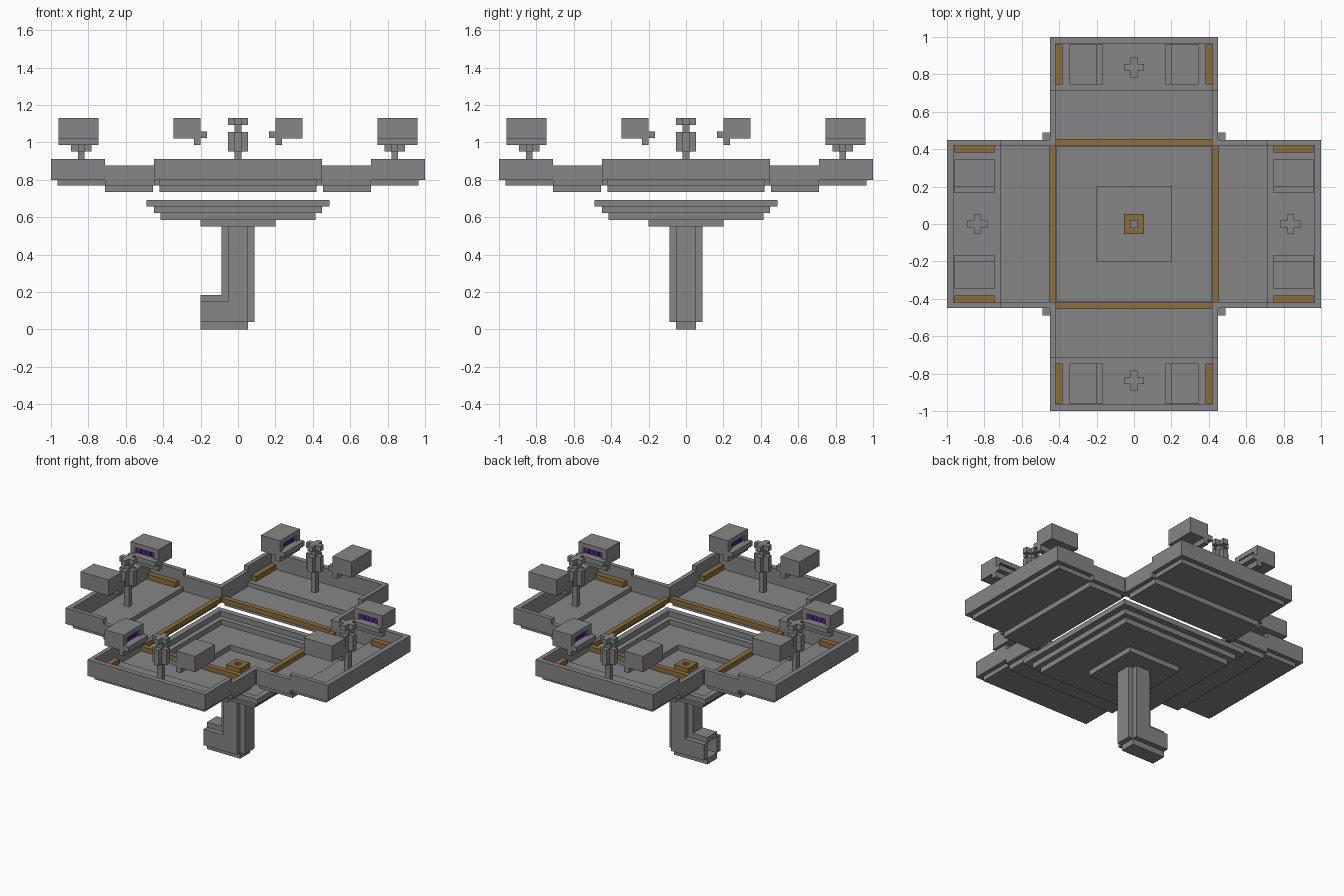
import bpy, bmesh
from math import pi
from mathutils import Matrix, Vector

cube = bpy.data.objects.get("Cube")
if cube:
    bpy.data.objects.remove(cube)


def material(name, rgb):
    m = bpy.data.materials.new(name)
    m.use_nodes = True
    m.diffuse_color = (*rgb, 1)
    m.node_tree.nodes["Principled BSDF"].inputs["Base Color"].default_value = (*rgb, 1)
    return m


STONE = material("grey stone", (0.24, 0.24, 0.24))
BRASS = material("brass", (0.26, 0.155, 0.045))
GLOW = material("purple display", (0.12, 0.015, 0.30))
V = 0.0357  # basic block size


def build(name, boxes, mat, turn=0):
    """One object from boxes (x0, x1, y0, y1, z0, z1), turned about z by quarter turns."""
    bm = bmesh.new()
    rot = Matrix.Rotation(turn * pi / 2, 4, 'Z')
    for x0, x1, y0, y1, z0, z1 in boxes:
        mid = Vector((x0 + x1, y0 + y1, z0 + z1)) / 2
        size = Matrix.Diagonal((abs(x1 - x0), abs(y1 - y0), z1 - z0, 1))
        bmesh.ops.create_cube(bm, size=1, matrix=rot @ Matrix.Translation(mid) @ size)
    mesh = bpy.data.meshes.new(name)
    bm.to_mesh(mesh)
    bm.free()
    mesh.materials.append(mat)
    obj = bpy.data.objects.new(name, mesh)
    bpy.context.scene.collection.objects.link(obj)
    return obj


def ring(outer, inner, z0, z1):
    """Four boxes around a square opening."""
    return [(-outer, outer, inner, outer, z0, z1), (-outer, outer, -outer, -inner, z0, z1),
            (inner, outer, -inner, inner, z0, z1), (-outer, -inner, -inner, inner, z0, z1)]


def plus(cx, z0, z1):
    """Upright plus-shaped block."""
    a, b = V / 2, V * 1.5
    return [(cx - a, cx + a, -b, b, z0, z1), (cx + a, cx + b, -a, a, z0, z1),
            (cx - b, cx - a, -a, a, z0, z1)]


# Central stepped basin with drain
build("basin_rim", ring(0.49, 0.45, 0.657, 0.693), STONE)
build("basin_step", ring(0.45, 0.415, 0.621, 0.657), STONE)
build("basin_floor", ring(0.415, 0.20, 0.585, 0.621), STONE)
build("basin_sump", [(-0.20, 0.20, -0.20, 0.20, 0.55, 0.585)], STONE)
build("drain", ring(0.053, 0.018, 0.585, 0.621), BRASS)

# Hollow waste pipe with an elbow toward -x
P, Q = 0.053, 0.089
build("waste_pipe", [(P, Q, -P, P, 0.04, 0.55), (-Q, -P, -P, P, 0.15, 0.55),
                     (-P, P, P, Q, 0.04, 0.55), (-P, P, -Q, -P, 0.04, 0.55)], STONE)
build("pipe_elbow", [(-0.20, P, -P, P, 0, 0.04), (-0.20, -Q, -P, P, 0.15, 0.185),
                     (-0.20, -P, P, Q, 0.04, 0.15), (-0.20, -P, -Q, -P, 0.04, 0.15)], STONE)

# Four identical trays around the basin
for t, side in enumerate(("left", "back", "right", "front")):
    build(side + "_tray_floor", [(0.71, 0.965, -0.42, 0.42, 0.77, 0.80),
                                 (0.455, 0.71, -0.42, 0.42, 0.735, 0.77)], STONE, t)
    walls = [(0.965, 1.0, -0.45, 0.45, 0.80, 0.91)]
    for s in (-1, 1):
        walls += [(0.71, 0.965, s * 0.42, s * 0.45, 0.80, 0.91),
                  (0.455, 0.71, s * 0.42, s * 0.45, 0.77, 0.875)]
    build(side + "_tray_walls", walls, STONE, t)
    build(side + "_corner_post", [(0.417, 0.455, 0.417, 0.455, 0.77, 0.875)], STONE, t)
    build(side + "_brass_lip", [(0.42, 0.455, -0.417, 0.417, 0.77, 0.802)], BRASS, t)
    build(side + "_brass_bars", [(0.745, 0.96, s * 0.383, s * 0.42, 0.80, 0.835)
                                 for s in (-1, 1)], BRASS, t)

    # Tap: stem, body, neck and cross handle
    c, a = 0.838, V / 2
    build(side + "_tap_stem", [(c - a, c + a, -a, a, 0.80, 0.95),
                               (c - a, c + a, -a, a, 1.056, 1.094)], STONE, t)
    build(side + "_tap_body", plus(c, 0.95, 1.056), STONE, t)
    build(side + "_tap_handle", plus(c, 1.094, 1.13), STONE, t)

    # Floating dispensers, each with a shelf, a lip and a recessed display
    for s, hand in ((-1, "a"), (1, "b")):
        x0, x1, face, back = 0.745, 0.96, s * 0.20, s * 0.345
        deep = face + s * 0.02
        lo, hi, xa, xb = 1.057, 1.098, x0 + V, x1 - V
        build(f"{side}_dispenser_{hand}", [
            (x0, x1, deep, back, 1.021, 1.13),
            (x0, x1, face, deep, 1.021, lo), (x0, x1, face, deep, hi, 1.13),
            (x0, xa, face, deep, lo, hi), (xb, x1, face, deep, lo, hi)], STONE, t)
        build(f"{side}_dispenser_shelf_{hand}", [
            (x0, x1, s * 0.165, face, 1.023, 1.057),
            (x0, x1, face, s * 0.236, 0.985, 1.021)], STONE, t)
        step = (xb - xa) / 4
        build(f"{side}_display_{hand}", [
            (xa + i * step + 0.003, xa + (i + 1) * step - 0.003,
             deep - s * 0.008, deep, lo + 0.002, hi - 0.002) for i in range(4)], GLOW, t)
